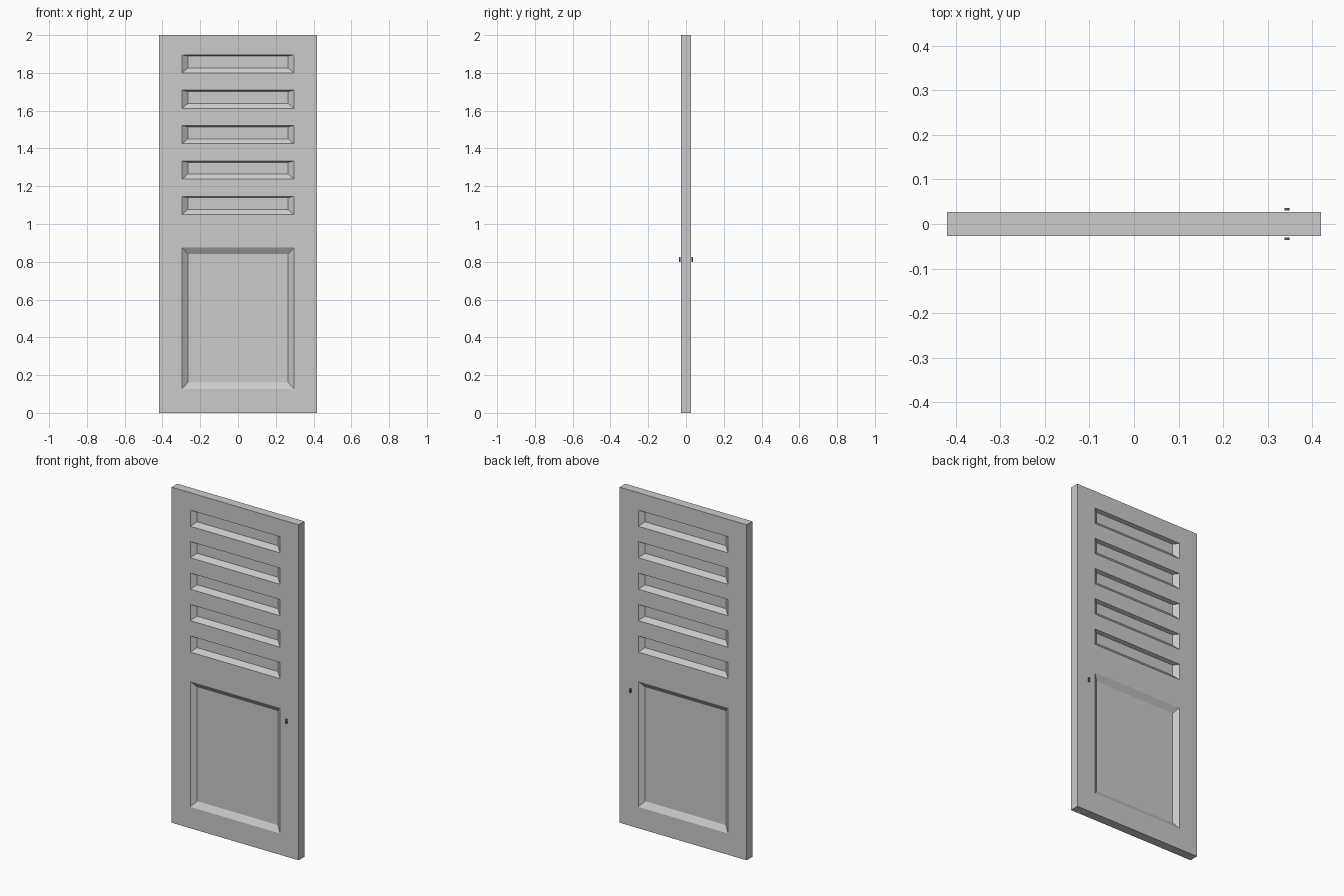
import bpy, bmesh, math

if "Cube" in bpy.data.objects:
    bpy.data.objects.remove(bpy.data.objects["Cube"])

HALF_W, HALF_T, HEIGHT = 0.419, 0.027, 2.0
PANEL_X, DEPTH, BEVEL = 0.296, 0.022, 0.03


def material(name, value):
    m = bpy.data.materials.new(name)
    m.diffuse_color = (value, value, value, 1)
    m.use_nodes = True
    m.node_tree.nodes["Principled BSDF"].inputs["Base Color"].default_value = m.diffuse_color
    return m


def finish(bm, name, mat):
    # turn the front half into an object mirrored to the back
    mesh = bpy.data.meshes.new(name)
    bm.to_mesh(mesh)
    bm.free()
    ob = bpy.data.objects.new(name, mesh)
    bpy.context.collection.objects.link(ob)
    mesh.materials.append(mat)
    mod = ob.modifiers.new("front_to_back", 'MIRROR')
    mod.use_axis = (False, True, False)
    mod.merge_threshold = 0.0001
    return ob


grey = material("door_grey", 0.6)
dark = material("dark_metal", 0.15)

# recesses: bottom, top, bottom bevel, top bevel
recesses = [(0.127, 0.875, 0.034, 0.034)]
recesses += [(1.05 + 0.1875 * i, 1.146 + 0.1875 * i, 0.026, 0.007) for i in range(5)]

# door slab, front half
bm = bmesh.new()


def quad(*pts):
    bm.faces.new([bm.verts.new(p) for p in pts])


def front_rect(x0, x1, z0, z1, y=-HALF_T):
    quad((x0, y, z0), (x1, y, z0), (x1, y, z1), (x0, y, z1))


zs = [0] + [z for r in recesses for z in r[:2]] + [HEIGHT]
for i, (z0, z1) in enumerate(zip(zs, zs[1:])):
    front_rect(-HALF_W, -PANEL_X, z0, z1)
    front_rect(PANEL_X, HALF_W, z0, z1)
    if i % 2 == 0:
        front_rect(-PANEL_X, PANEL_X, z0, z1)

# recessed panels with sloped borders
for z0, z1, b0, b1 in recesses:
    xi, yi = PANEL_X - BEVEL, -HALF_T + DEPTH
    outer = [(-PANEL_X, -HALF_T, z0), (PANEL_X, -HALF_T, z0),
             (PANEL_X, -HALF_T, z1), (-PANEL_X, -HALF_T, z1)]
    inner = [(-xi, yi, z0 + b0), (xi, yi, z0 + b0),
             (xi, yi, z1 - b1), (-xi, yi, z1 - b1)]
    quad(*inner)
    for a in range(4):
        b = (a + 1) % 4
        quad(outer[a], outer[b], inner[b], inner[a])

# slab edges
rim = [(-HALF_W, 0), (HALF_W, 0), (HALF_W, HEIGHT), (-HALF_W, HEIGHT)]
for a in range(4):
    (xa, za), (xb, zb) = rim[a], rim[(a + 1) % 4]
    quad((xa, -HALF_T, za), (xa, 0, za), (xb, 0, zb), (xb, -HALF_T, zb))
bmesh.ops.remove_doubles(bm, verts=bm.verts, dist=0.0001)
finish(bm, "door_slab", grey)

# keyhole rim: round head and tapered foot, open ended
bm = bmesh.new()
outline = [(0.006 * math.cos(math.radians(t)), 0.008 + 0.006 * math.sin(math.radians(t)))
           for t in range(-60, 241, 30)] + [(-0.004, -0.012), (0.004, -0.012)]
rings = [[bm.verts.new((0.343 + x, y, 0.81 + z)) for x, z in outline] for y in (-0.036, -0.030)]
n = len(outline)
for i in range(n):
    j = (i + 1) % n
    bm.faces.new((rings[0][i], rings[1][i], rings[1][j], rings[0][j]))
bmesh.ops.recalc_face_normals(bm, faces=bm.faces)
finish(bm, "keyhole_rim", dark)
